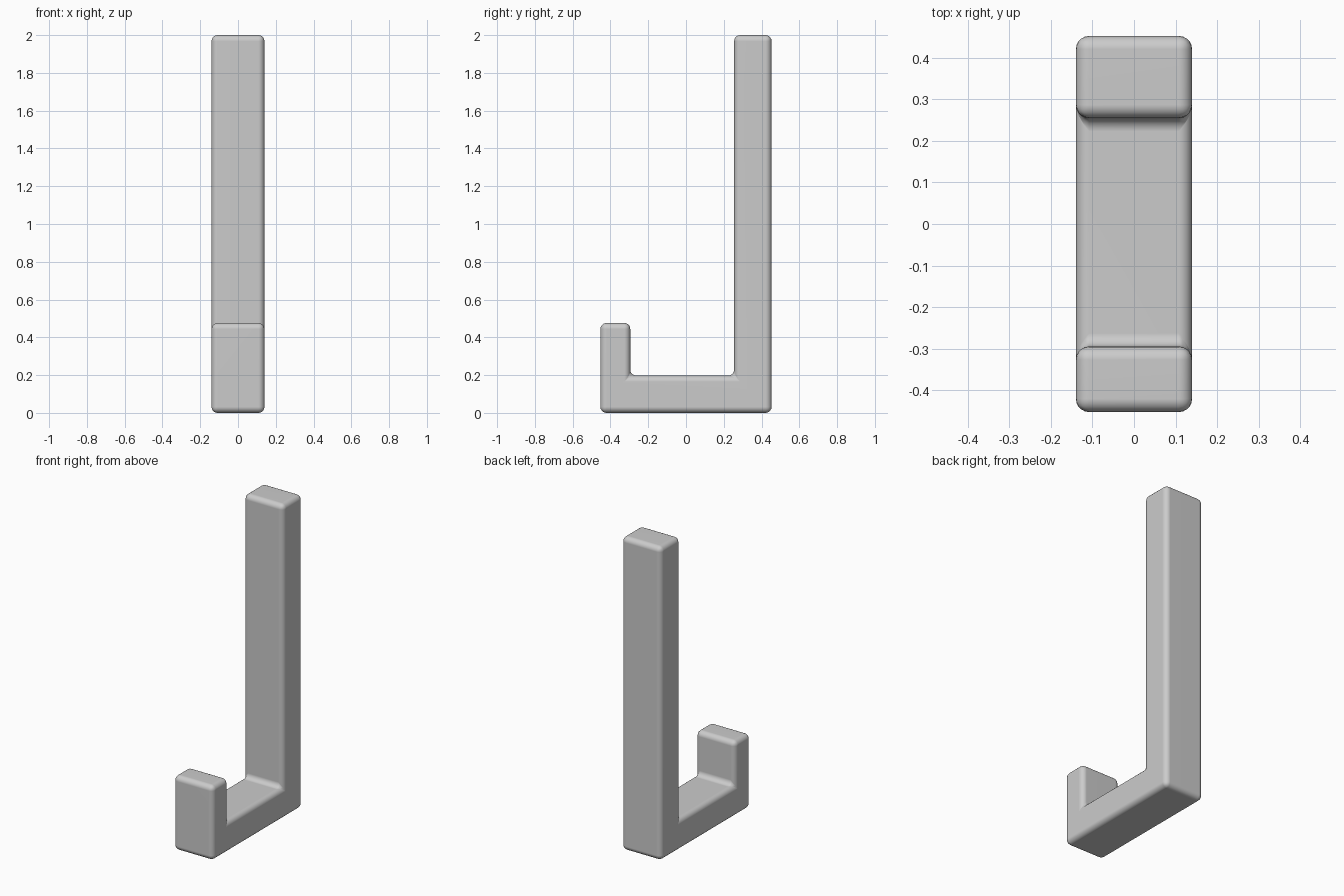
import bpy, bmesh

if "Cube" in bpy.data.objects:
    bpy.data.objects.remove(bpy.data.objects["Cube"])

HALF_WIDTH = 0.14
ROUND = 0.032

# Side profile of the hook (y, z): front lip, base, tall back bar
profile = [(-0.453, 0.0), (0.453, 0.0), (0.453, 2.0), (0.255, 2.0),
           (0.255, 0.197), (-0.295, 0.197), (-0.295, 0.476), (-0.453, 0.476)]

# Extrude the profile across the width
bm = bmesh.new()
face = bm.faces.new([bm.verts.new((-HALF_WIDTH, y, z)) for y, z in profile])
ext = bmesh.ops.extrude_face_region(bm, geom=[face])
moved = [g for g in ext["geom"] if isinstance(g, bmesh.types.BMVert)]
bmesh.ops.translate(bm, verts=moved, vec=(2 * HALF_WIDTH, 0, 0))
bmesh.ops.recalc_face_normals(bm, faces=bm.faces)

mesh = bpy.data.meshes.new("wall_hook")
bm.to_mesh(mesh)
bm.free()
hook = bpy.data.objects.new("wall_hook", mesh)
bpy.context.collection.objects.link(hook)

# Soft rounded edges, smooth shading with flat main faces
for p in mesh.polygons:
    p.use_smooth = True
bevel = hook.modifiers.new("rounded_edges", "BEVEL")
bevel.width = ROUND
bevel.segments = 5
bevel.limit_method = "ANGLE"
normals = hook.modifiers.new("clean_shading", "WEIGHTED_NORMAL")
normals.keep_sharp = True
